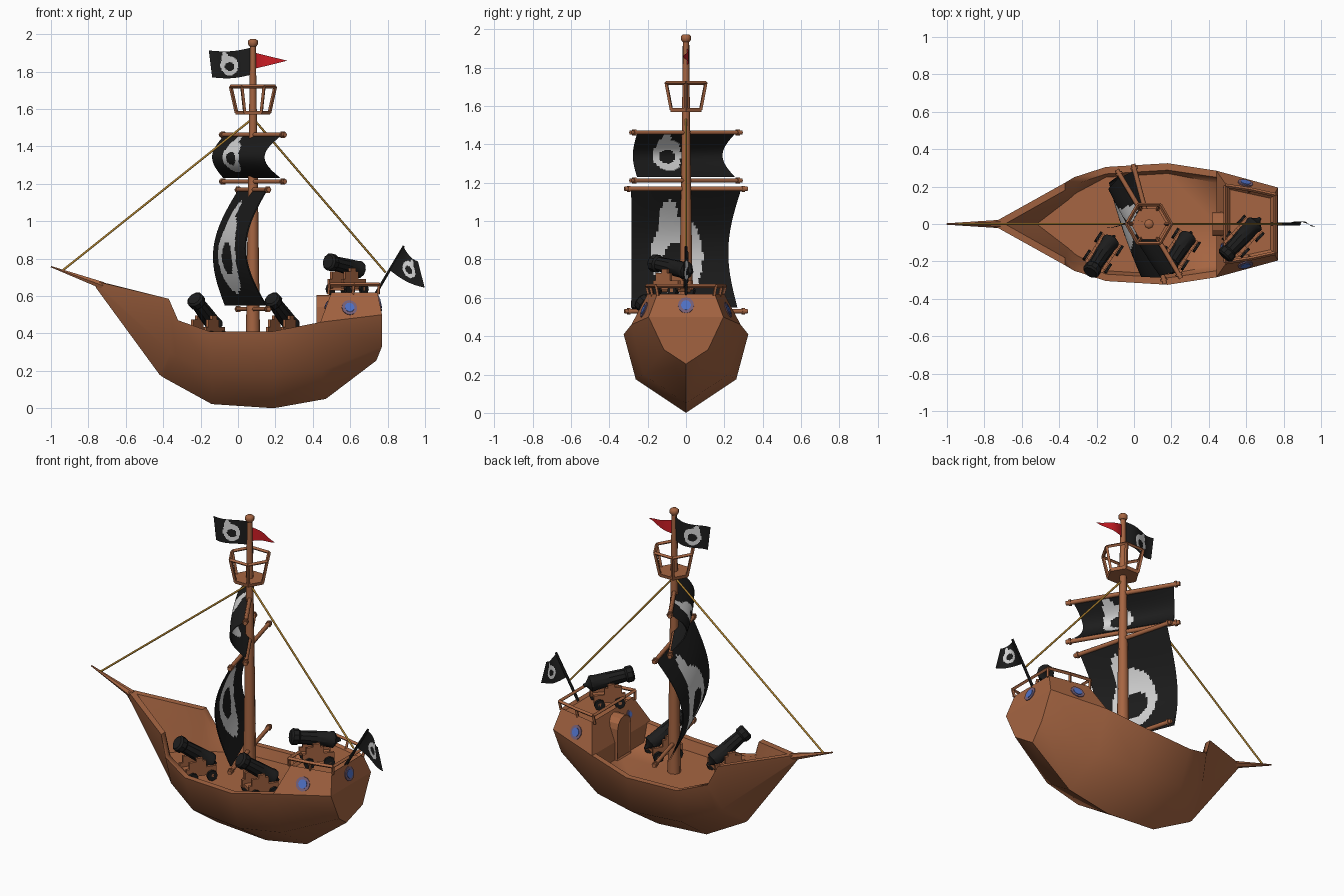
import bpy, bmesh, math
from mathutils import Vector, Matrix

if "Cube" in bpy.data.objects:
    bpy.data.objects.remove(bpy.data.objects["Cube"])

def material(name, rgb):
    m = bpy.data.materials.new(name)
    m.diffuse_color = (*rgb, 1)
    m.use_nodes = True
    m.node_tree.nodes["Principled BSDF"].inputs["Base Color"].default_value = m.diffuse_color
    return m

WOOD = material("brown wood", (0.38, 0.13, 0.054))
BLACK = material("black", (0.012, 0.012, 0.012))
WHITE = material("emblem white", (0.66, 0.66, 0.66))
RED = material("pennant red", (0.6, 0.012, 0.018))
ROPE = material("rope", (0.42, 0.22, 0.03))
BLUE = material("window blue", (0.08, 0.17, 0.58))
HAZE = material("window edge", (0.19, 0.12, 0.19))

def finish(name, bm, mats, angle=30, matrix=None):
    if matrix:
        bm.transform(matrix)
    me = bpy.data.meshes.new(name)
    bm.to_mesh(me)
    bm.free()
    ob = bpy.data.objects.new(name, me)
    bpy.context.collection.objects.link(ob)
    for m in mats:
        me.materials.append(m)
    if angle:
        bpy.ops.object.select_all(action='DESELECT')
        ob.select_set(True)
        bpy.context.view_layer.objects.active = ob
        bpy.ops.object.shade_smooth_by_angle(angle=math.radians(angle))
    return ob

def tube(bm, rings, sides=6):
    """Closed lathe through (point, radius) rings on a straight axis."""
    axis = Vector(rings[-1][0]) - Vector(rings[0][0])
    q = axis.to_track_quat('Z', 'Y')
    loops = []
    for p, r in rings:
        loops.append([bm.verts.new(Vector(p) + q @ Vector((r * math.cos(a), r * math.sin(a), 0)))
                      for a in (2 * math.pi * i / sides for i in range(sides))])
    for a, b in zip(loops, loops[1:]):
        for i in range(sides):
            j = (i + 1) % sides
            bm.faces.new((a[i], a[j], b[j], b[i]))
    bm.faces.new(loops[0][::-1])
    bm.faces.new(loops[-1])

def box(bm, centre, size):
    bmesh.ops.create_cube(bm, size=1, matrix=Matrix.Translation(centre) @ Matrix.Diagonal((*size, 1)))

def tubes(name, paths, mat, sides=6, angle=30):
    bm = bmesh.new()
    for p in paths:
        tube(bm, p, sides)
    return finish(name, bm, [mat], angle)

# Hull: stations of keel, chine, rim, inner rim, deck edge, deck centre
D = 0.35
stations = [
    [(-.76, 0, .645), (-.762, 0, .655), (-.765, 0, .68), (-.69, 0, .665), (-.52, 0, D), (-.515, 0, D)],
    [(-.42, 0, .18), (-.36, .16, .30), (-.37, .22, .585), (-.37, .18, .585), (-.35, .13, D), (-.35, 0, D)],
    [(-.40, 0, .165), (-.33, .18, .28), (-.32, .25, .47), (-.32, .21, .47), (-.31, .165, D), (-.31, 0, D)],
    [(-.14, 0, .022), (-.14, .24, .19), (-.15, .305, .41), (-.15, .268, .41), (-.15, .25, D), (-.15, 0, D)],
    [(.19, 0, 0), (.19, .262, .175), (.18, .325, .41), (.18, .288, .41), (.18, .27, D), (.18, 0, D)],
    [(.47, 0, .05), (.45, .22, .20), (.44, .285, .46), (.44, .25, .46), (.44, .22, D), (.44, 0, D)],
    [(.74, 0, .255), (.77, .115, .33), (.77, .195, .50), (.77, .16, .50), (.77, .1, .50), (.77, 0, .50)]]
bm = bmesh.new()
rings = []
for s in stations:
    pts = s + [(x, -y, z) for x, y, z in s[4:0:-1]]
    rings.append([bm.verts.new(p) for p in pts])
for a, b in zip(rings, rings[1:]):
    for i in range(10):
        j = (i + 1) % 10
        bm.faces.new((a[i], a[j], b[j], b[i]))
bm.faces.new(rings[-1])
bmesh.ops.remove_doubles(bm, verts=bm.verts, dist=0.001)
bmesh.ops.recalc_face_normals(bm, faces=bm.faces)
finish("hull", bm, [WOOD], 50)

# Stern cabin with a sunken roof deck
bm = bmesh.new()
half = [(.44, .23, .34), (.44, .285, .46), (.77, .195, .50), (.745, .15, .62), (.50, .20, .62)]
L = [bm.verts.new(p) for p in half]
R = [bm.verts.new((x, -y, z)) for x, y, z in half]
for f in ((L[1], L[2], L[3], L[4]), (R[1], R[2], R[3], R[4]), (L[0], L[1], R[1], R[0]),
          (L[1], L[4], R[4], R[1]), (L[2], L[3], R[3], R[2])):
    bm.faces.new(f)
roof = bm.faces.new((L[4], L[3], R[3], R[4]))
bmesh.ops.recalc_face_normals(bm, faces=bm.faces)
bmesh.ops.inset_region(bm, faces=[roof], thickness=0.02)
bmesh.ops.translate(bm, verts=roof.verts, vec=(0, 0, -0.015))
cabin = finish("stern_cabin", bm, [WOOD], 0)

# Arched door block
bm = bmesh.new()
arch = [(-.065, D)] + [(-.065 * math.cos(a), .54 + .065 * math.sin(a))
                       for a in (math.pi * i / 6 for i in range(7))] + [(.065, D)]
face = bm.faces.new([bm.verts.new((.505, y, z)) for y, z in arch])
out = bmesh.ops.extrude_face_region(bm, geom=[face])
bmesh.ops.translate(bm, verts=[v for v in out['geom'] if isinstance(v, bmesh.types.BMVert)], vec=(-.085, 0, 0))
bmesh.ops.recalc_face_normals(bm, faces=bm.faces)
front = min(bm.faces, key=lambda f: f.calc_center_median().x)
bmesh.ops.inset_region(bm, faces=[front], thickness=0.012, depth=-0.006)
finish("cabin_door", bm, [WOOD], 0)

# Round windows laid on the cabin walls
for name, p, k in (("left", (.605, .26, .555), 1), ("right", (.605, -.26, .555), 1),
                   ("stern", (.80, 0, .57), 1), ("front", (.45, -.125, .56), .55)):
    _, loc, nor, _ = cabin.closest_point_on_mesh(p)
    for part, r, h, mat in (("edge", .042, .005, HAZE), ("pane", .026, .008, BLUE)):
        tubes(f"{name}_window_{part}", [[(loc - nor * .001, r * k), (loc + nor * h, r * k)]], mat, 12)

# Roof rail
corner = [Vector(p) for p in ((.49, .205, .662), (.62, .185, .662), (.755, .155, .662))]
corner += [Vector((p.x, -p.y, p.z)) for p in corner[::-1]]
paths = [[(p, .011), (q, .011)] for p, q in zip(corner, corner[1:] + corner[:1])]
paths += [[((p.x - .005, p.y * .94, .61), .009), (p, .009)] for p in corner]
tubes("roof_rail", paths, WOOD, 4)

# Bowsprit, mast and knob
tubes("bowsprit", [[((-.72, 0, .655), .022), ((-1.0, 0, .757), .004)]], WOOD)
MX = .08
tubes("mast", [[((MX, 0, D), .038), ((MX, 0, 1.0), .029), ((MX, 0, 1.55), .021), ((MX, 0, 1.95), .015)],
               [((MX, 0, 1.935), .018), ((MX, 0, 1.945), .026), ((MX, 0, 1.965), .026), ((MX, 0, 1.973), .016)]],
      WOOD, 8, 50)

# Lookout on the mast
tubes("lookout_floor", [[((MX, 0, 1.57), .092), ((MX, 0, 1.59), .096)]], WOOD)
hexa = [(math.cos(math.pi * i / 3), math.sin(math.pi * i / 3)) for i in range(6)]
top = [Vector((MX + .119 * c, .119 * s, 1.72)) for c, s in hexa]
low = [Vector((MX + .088 * c, .088 * s, 1.58)) for c, s in hexa]
tubes("lookout_rail", [[(top[i], .010), (top[(i + 1) % 6], .010)] for i in range(6)]
      + [[(low[i], .010), (top[i], .010)] for i in range(6)], WOOD, 4)

# Rigging
tubes("rigging", [[((MX, 0, 1.55), .006), ((-.94, 0, .735), .006)],
                  [((MX, 0, 1.55), .006), ((.79, 0, .725), .006)]], ROPE, 5, 80)

# Yards with end collars
def yard(name, d, z):
    d, c = Vector(d), Vector((MX, 0, z))
    paths = [[(c - d, .013), (c + d, .013)]]
    for s in (-1, 1):
        paths.append([(c + d * s * .91, .019), (c + d * s * .95, .019)])
    tubes(name, paths, WOOD, 6, 70)

MAIN, UPPER = Vector((.085, -.32, 0)), Vector((.172, -.29, 0))
yard("main_yard_top", MAIN, 1.168)
yard("main_yard_bottom", MAIN, .53)
yard("upper_yard_top", UPPER, 1.462)
yard("upper_yard_bottom", UPPER, 1.212)

# Cloth: grid over u, v in -1..1, emblem chosen per face
def cloth(name, point, emblem=None, mirror=1, n=40, mat=BLACK):
    bm = bmesh.new()
    g = [[bm.verts.new(point(-1 + 2 * i / n, -1 + 2 * j / n)) for j in range(n + 1)] for i in range(n + 1)]
    for i in range(n):
        for j in range(n):
            f = bm.faces.new((g[i][j], g[i + 1][j], g[i + 1][j + 1], g[i][j + 1]))
            if emblem:
                cu, cv, ru, rv = emblem
                u = (mirror * (-1 + (2 * i + 1) / n) - cu) / ru
                v = (-1 + (2 * j + 1) / n - cv) / rv
                ring = math.hypot(u, v) < 1 or math.hypot((u - .4) / .35, (v - .85) / .6) < 1
                f.material_index = int(ring and math.hypot((u + .03) / .55, (v + .08) / .45) > 1)
    bmesh.ops.remove_doubles(bm, verts=bm.verts, dist=0.0005)
    finish(name, bm, [mat, WHITE], 60)

# Sails: two layers, so each side carries its own mirrored emblem
def sail(name, d, reach, z0, z1, bulge, pinch, slack, emblem):
    d = d.normalized()
    nrm = Vector((d.y, -d.x, 0))
    for side, mirror, gap in (("front", -1, .003), ("back", 1, -.003)):
        def point(u, v):
            s = math.cos(v * math.pi / 2)
            push = bulge * s * (1 + .12 * (1 - u * u)) + slack * (1 - v) / 2 * (1 - u) / 2 + gap
            mid = Vector((MX - .005, 0, (z0 + z1) / 2 + v * (z1 - z0) / 2))
            return mid + d * u * (reach - pinch * s) + nrm * push
        cloth(f"{name}_{side}", point, emblem, mirror)

sail("main_sail", MAIN, .295, .55, 1.16, .105, .03, .07, (.06, -.12, .54, .66))
sail("upper_sail", UPPER, .295, 1.23, 1.455, .085, .025, 0, (.24, 0, .32, .72))

# Flags
cloth("mast_flag", lambda u, v: (MX - .118 * (u + 1) + .018 * (1 - v) * (u + 1) / 4,
                                 .018 * math.sin(2.6 * (u + 1)),
                                 1.858 + .072 * v - .018 * (u + 1) / 2 - .012 * math.sin(1.6 * (u + 1))),
      (.12, -.08, .42, .72))
cloth("pennant", lambda u, v: (MX + .092 * (u + 1), .014 * math.sin(2.4 * (u + 1)),
                               1.858 + .045 * v * (1 - u) / 2), None, 1, 10, RED)

def stern_flag_point(u, v):
    s, t = (u + 1) / 2, (v + 1) / 2
    a = Vector((.815, 0, .735)).lerp(Vector((.885, 0, .862)), t)
    b = Vector((.998, 0, .645)).lerp(Vector((.962, 0, .785)), t)
    p = a.lerp(b, s)
    p.y = .014 * math.sin(5 * s)
    p.z -= .015 * math.sin(math.pi * s)
    return p
cloth("stern_flag", stern_flag_point, (0, 0, .5, .62))
tubes("stern_flagpole", [[((.735, 0, .61), .009), ((.887, 0, .868), .007)]], BLACK)

# Cannons: barrel, stepped carriage and four wheels
def cannon(name, x, y, z, yaw, tilt):
    base = Matrix.Translation((x, y, z)) @ Matrix.Rotation(math.radians(yaw), 4, 'Z')
    aim = base @ Matrix.Translation((0, 0, .155)) @ Matrix.Rotation(math.radians(-tilt), 4, 'Y')
    bm = bmesh.new()
    prof = [(-.15, .008), (-.135, .013), (-.12, .032), (-.11, .047), (-.09, .047), (-.085, .044),
            (0, .042), (.09, .038), (.10, .047), (.13, .047), (.14, .037)]
    tube(bm, [((px, 0, 0), r) for px, r in prof], 10)
    finish(name + "_barrel", bm, [BLACK], 35, aim)
    bm = bmesh.new()
    for s in (-1, 1):
        box(bm, (-.01, s * .049, .06), (.18, .016, .05))
        box(bm, (.01, s * .049, .1), (.10, .016, .05))
        box(bm, (.0, s * .049, .13), (.04, .016, .03))
    box(bm, (-.01, 0, .05), (.16, .08, .02))
    for ax in (-.07, .045):
        box(bm, (ax, 0, .034), (.02, .15, .018))
    finish(name + "_carriage", bm, [WOOD], 0, base)
    bm = bmesh.new()
    for ax in (-.07, .045):
        for s in (-1, 1):
            tube(bm, [((ax, s * .06, .032), .032), ((ax, s * .075, .032), .032)], 8)
    finish(name + "_wheels", bm, [BLACK], 0, base)

cannon("bow_cannon", -.172, -.165, D, 237, 36)
cannon("midship_cannon", .24, -.145, D, 237, 36)
cannon("roof_cannon", .575, -.075, .605, 227, 10)
